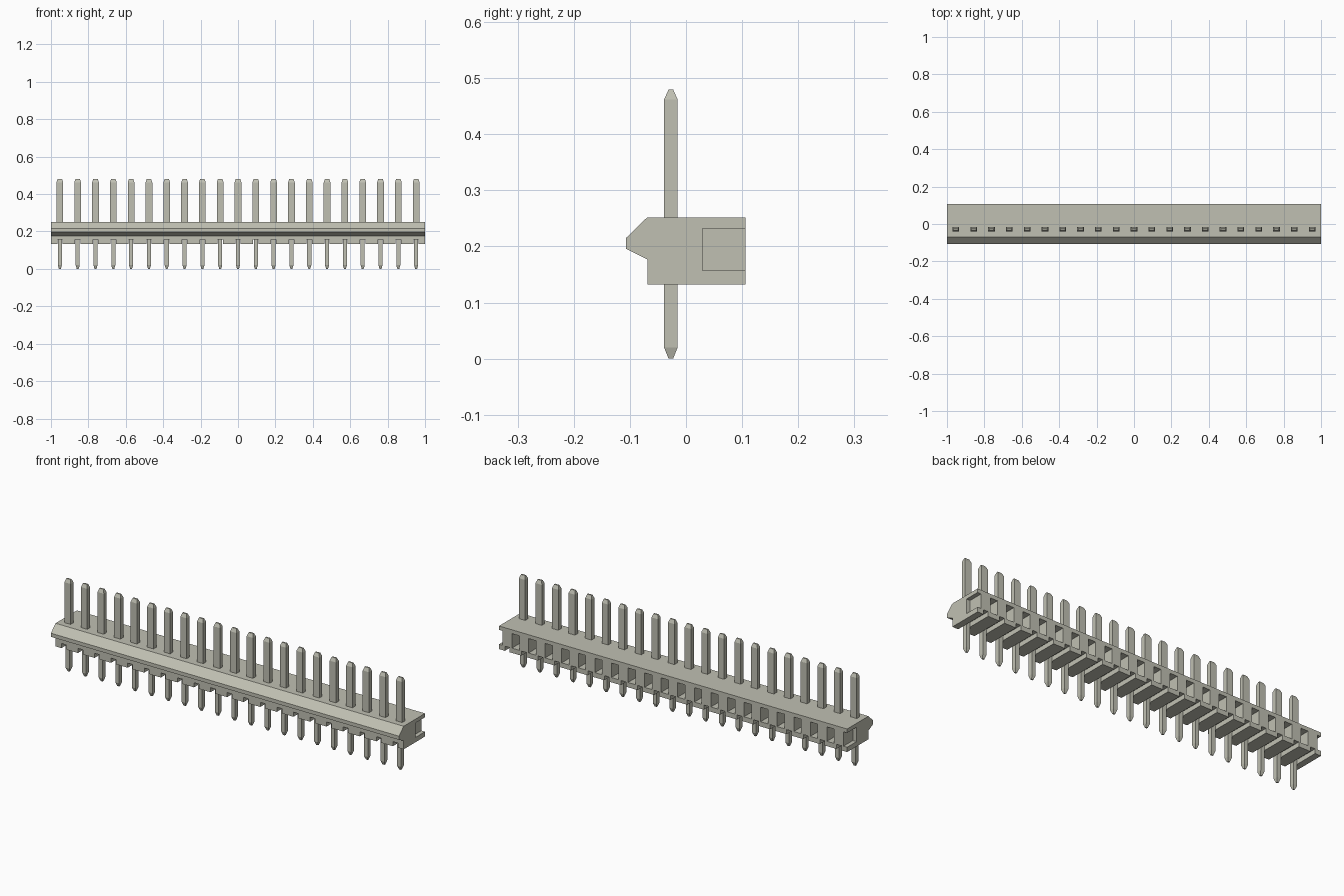
import bpy
import bmesh

if "Cube" in bpy.data.objects:
    bpy.data.objects.remove(bpy.data.objects["Cube"], do_unlink=True)

PINS = 21
PITCH = 2 / PINS
PIN_Y = -0.027

# One warm grey for everything
grey = bpy.data.materials.new("warm_grey")
grey.use_nodes = True
colour = (0.53, 0.53, 0.45, 1)
grey.diffuse_color = colour
grey.node_tree.nodes["Principled BSDF"].inputs["Base Color"].default_value = colour


def make_object(name, bm):
    bmesh.ops.recalc_face_normals(bm, faces=bm.faces)
    mesh = bpy.data.meshes.new(name)
    bm.to_mesh(mesh)
    bm.free()
    mesh.materials.append(grey)
    obj = bpy.data.objects.new(name, mesh)
    bpy.context.collection.objects.link(obj)
    return obj


def loft(bm, rings):
    """Join equal-length rings of points and cap both ends."""
    loops = [[bm.verts.new(p) for p in ring] for ring in rings]
    n = len(loops[0])
    for a, b in zip(loops, loops[1:]):
        for i in range(n):
            j = (i + 1) % n
            bm.faces.new((a[i], a[j], b[j], b[i]))
    bm.faces.new(loops[0])
    bm.faces.new(loops[-1])


def rect(x, y, z, hx, hy):
    return [(x - hx, y - hy, z), (x + hx, y - hy, z),
            (x + hx, y + hy, z), (x - hx, y + hy, z)]


# Housing: a profile with a pointed front ridge, drawn along x
profile = [(0.106, 0.132), (0.106, 0.252), (-0.069, 0.252), (-0.107, 0.215),
           (-0.107, 0.196), (-0.069, 0.177), (-0.069, 0.132)]
bm = bmesh.new()
loft(bm, [[(x, y, z) for y, z in profile] for x in (-1, 1)])
housing = make_object("housing", bm)

# Cutter: back pockets between the pins, and grooves under the pins
bm = bmesh.new()
for i in range(PINS + 1):
    x = -1 + i * PITCH
    loft(bm, [rect(x, 0.115, z, 0.021, 0.086) for z in (0.157, 0.232)])
for i in range(PINS):
    x = -1 + (i + 0.5) * PITCH
    loft(bm, [rect(x, 0, z, 0.014, 0.2) for z in (0.1, 0.156)])
cutter = make_object("pocket_cutter", bm)
cutter.hide_render = True

cut = housing.modifiers.new("pockets", "BOOLEAN")
cut.operation = "DIFFERENCE"
cut.solver = "EXACT"
cut.object = cutter
bpy.context.view_layer.objects.active = housing
bpy.ops.object.modifier_apply(modifier=cut.name)
bpy.data.objects.remove(cutter, do_unlink=True)

# Pins: narrow tail, wide blade, tapered at both ends (z, half x, half y)
sections = [(0, 0.005, 0.004), (0.02, 0.011, 0.012), (0.19, 0.011, 0.012),
            (0.19, 0.018, 0.012), (0.462, 0.018, 0.012), (0.48, 0.012, 0.004)]
for i in range(PINS):
    x = -1 + (i + 0.5) * PITCH
    bm = bmesh.new()
    loft(bm, [rect(x, PIN_Y, z, hx, hy) for z, hx, hy in sections])
    make_object(f"pin_{i + 1}", bm)
